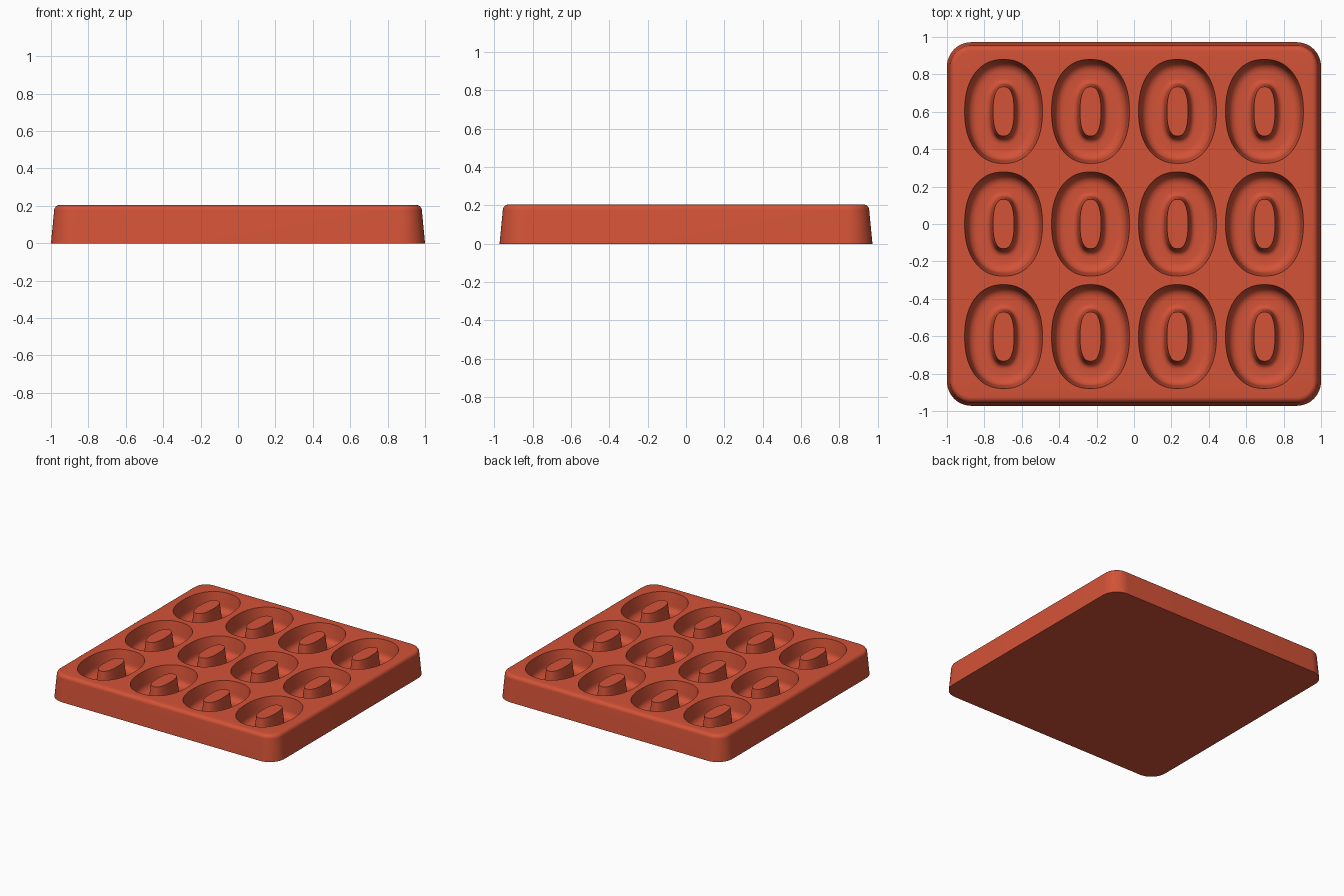
import bpy, bmesh
from math import sin, cos, pi, copysign, radians

old = bpy.data.objects.get("Cube")
if old:
    bpy.data.objects.remove(old, do_unlink=True)

red = bpy.data.materials.new("terracotta red")
red.use_nodes = True
colour = (0.65, 0.085, 0.038, 1)
red.diffuse_color = colour
red.node_tree.nodes["Principled BSDF"].inputs["Base Color"].default_value = colour

HEIGHT, FLOOR = 0.205, 0.06
bm = bmesh.new()


def make_ring(points, z):
    return [bm.verts.new((x, y, z)) for x, y in points]


def bridge(a, b):
    for i in range(len(a)):
        j = (i + 1) % len(a)
        bm.faces.new((a[i], a[j], b[j], b[i]))


def loft(rings):
    for a, b in zip(rings, rings[1:]):
        bridge(a, b)
    return rings


def rounded_rect(hx, hy, r, steps=12):
    pts = []
    corners = ((1, 1), (-1, 1), (-1, -1), (1, -1))
    for k, (sx, sy) in enumerate(corners):
        for s in range(steps + 1):
            a = (k + s / steps) * pi / 2
            pts.append((sx * (hx - r) + r * cos(a), sy * (hy - r) + r * sin(a)))
    return pts


def oval(cx, cy, hx, hy, power, steps=72):
    e = 2 / power
    pts = []
    for i in range(steps):
        c, s = cos(2 * pi * i / steps), sin(2 * pi * i / steps)
        pts.append((cx + hx * copysign(abs(c) ** e, c),
                    cy + hy * copysign(abs(s) ** e, s)))
    return pts


def arc(cx, cz, r, start, end, steps=6):
    return [(cx + r * cos(radians(start + (end - start) * i / steps)),
             cz + r * sin(radians(start + (end - start) * i / steps)))
            for i in range(steps + 1)]


# Tapered outer wall with a rounded top edge
wall = [(0, 0)] + [(-x, z) for x, z in arc(-0.047, HEIGHT - 0.03, 0.03, 0, 90)]
wall = [(0, 0)] + [(0.047 - 0.03 * cos(radians(15 * i)),
                    HEIGHT - 0.03 + 0.03 * sin(radians(15 * i))) for i in range(7)]
shell = loft([make_ring(rounded_rect(1 - d, 0.972 - d, 0.13 - d), z) for d, z in wall])
bm.faces.new(shell[0])
top_loops = [shell[-1]]
island_tops = []

# Ring-shaped wells: outer wall curves into the floor, then climbs the island
outer = [(0, HEIGHT)] + arc(0.065, FLOOR + 0.05, 0.05, 180, 270)
inner = arc(0.04, FLOOR + 0.03, 0.03, 270, 180)
for col in range(4):
    for row in range(3):
        cx, cy = (col - 1.5) * 0.465, (row - 1) * 0.602
        rings = [make_ring(oval(cx, cy, 0.208 - d, 0.278 - d, 2.25), z) for d, z in outer]
        rings += [make_ring(oval(cx, cy, 0.06 + d, 0.135 + d, 2.5), z) for d, z in inner]
        rings.append(make_ring(oval(cx, cy, 0.056, 0.132, 2.5), HEIGHT))
        loft(rings)
        top_loops.append(rings[0])
        bm.faces.new(rings[-1])

# Flat top surface around the wells
edges = [bm.edges.get((r[i - 1], r[i])) for r in top_loops for i in range(len(r))]
bmesh.ops.triangle_fill(bm, edges=edges, use_beauty=True)
bmesh.ops.recalc_face_normals(bm, faces=bm.faces)

mesh = bpy.data.meshes.new("baking_mould")
bm.to_mesh(mesh)
bm.free()
mesh.materials.append(red)
mould = bpy.data.objects.new("baking_mould", mesh)
bpy.context.collection.objects.link(mould)
bpy.context.view_layer.objects.active = mould
mould.select_set(True)
bpy.ops.object.shade_smooth_by_angle(angle=radians(35))
